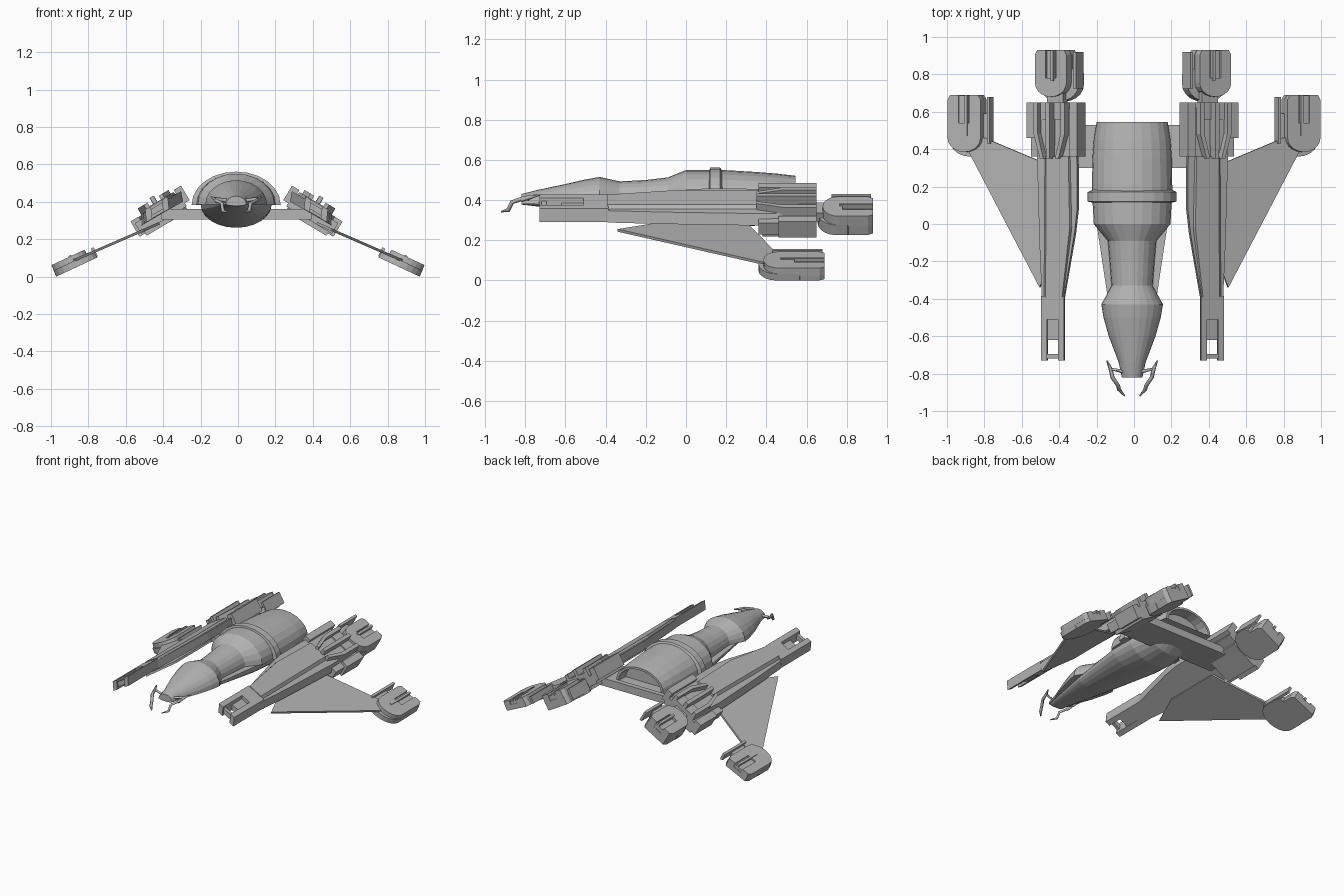
import bpy, bmesh, math

if "Cube" in bpy.data.objects:
    bpy.data.objects.remove(bpy.data.objects["Cube"])

grey = bpy.data.materials.new("hull_grey")
grey.diffuse_color = (0.46, 0.46, 0.46, 1)
grey.use_nodes = True
grey.node_tree.nodes["Principled BSDF"].inputs["Base Color"].default_value = grey.diffuse_color


def finish(bm, name):
    bmesh.ops.recalc_face_normals(bm, faces=bm.faces)
    me = bpy.data.meshes.new(name)
    bm.to_mesh(me)
    bm.free()
    ob = bpy.data.objects.new(name, me)
    me.materials.append(grey)
    bpy.context.collection.objects.link(ob)
    return ob


def half_hull(name, rings, base, sign=1, n=12, cx=-0.01):
    """Loft half-ellipse sections (y, half width, height) along y."""
    bm = bmesh.new()
    loops = []
    for y, w, h in rings:
        loops.append([bm.verts.new((cx + w * math.cos(math.pi * i / n), y,
                                    base + sign * h * math.sin(math.pi * i / n)))
                      for i in range(n + 1)])
    for a, b in zip(loops, loops[1:]):
        for i in range(n + 1):
            j = (i + 1) % (n + 1)
            bm.faces.new((a[i], a[j], b[j], b[i]))
    bm.faces.new(loops[0])
    bm.faces.new(loops[-1])
    return finish(bm, name)


def frame(cx, cz, tilt, side, off=-0.008, lean=None):
    """Tilted plane: u runs outward and down, v rises at the lean angle (default: normal)."""
    c, s = math.cos(math.radians(tilt)), math.sin(math.radians(tilt))
    a = math.radians(tilt if lean is None else lean)
    return lambda u, y, v: (side * (cx + u * c + v * math.sin(a)) + off, y,
                            cz - u * s + v * math.cos(a))


def prism(name, fr, poly, v0, v1, inset=0.0):
    """Extrude a (u, y) outline from v0 to v1, narrowing the top in u by inset."""
    bm = bmesh.new()
    mid = (min(p[0] for p in poly) + max(p[0] for p in poly)) / 2
    lo = [bm.verts.new(fr(u, y, v0)) for u, y in poly]
    hi = [bm.verts.new(fr(mid + (u - mid) * (1 - inset), y, v1)) for u, y in poly]
    n = len(poly)
    bm.faces.new(lo)
    bm.faces.new(hi)
    for i in range(n):
        j = (i + 1) % n
        bm.faces.new((lo[i], lo[j], hi[j], hi[i]))
    return finish(bm, name)


def box(name, fr, u0, u1, y0, y1, v0, v1, inset=0.0):
    return prism(name, fr, [(u0, y0), (u1, y0), (u1, y1), (u0, y1)], v0, v1, inset)


def u_shape(r, y0, y1, notch=0.0, depth=0.0, n=10, um=0.0, squash=0.75):
    """Rounded front, chamfered back with an optional rear notch."""
    ry = r * squash
    pts = [(um - r * math.cos(math.pi * i / n), y0 + ry - ry * math.sin(math.pi * i / n))
           for i in range(n + 1)]
    pts += [(um + r, y1 - 0.025), (um + r * 0.85, y1)]
    if notch:
        pts += [(um + notch, y1), (um + notch, y1 - depth),
                (um - notch, y1 - depth), (um - notch, y1)]
    pts += [(um - r * 0.85, y1), (um - r, y1 - 0.025)]
    return pts


# Central fuselage: upper shell, collar, lower hull
half_hull("fuselage_top", [
    (-0.82, 0.055, 0.045), (-0.74, 0.072, 0.065), (-0.60, 0.125, 0.095),
    (-0.50, 0.153, 0.118), (-0.43, 0.165, 0.13), (-0.33, 0.11, 0.108),
    (-0.20, 0.12, 0.115), (-0.09, 0.13, 0.128), (0.00, 0.205, 0.165),
    (0.18, 0.215, 0.165), (0.35, 0.212, 0.155), (0.45, 0.205, 0.147),
    (0.545, 0.19, 0.136), (0.545, 0.172, 0.12), (0.47, 0.165, 0.115)], 0.385)
half_hull("fuselage_collar", [
    (0.115, 0.215, 0.16), (0.12, 0.238, 0.178), (0.17, 0.238, 0.178),
    (0.182, 0.215, 0.16)], 0.383)
half_hull("fuselage_belly", [
    (-0.82, 0.05, 0.008), (-0.43, 0.125, 0.055), (0.0, 0.19, 0.105),
    (0.18, 0.19, 0.125), (0.34, 0.16, 0.115), (0.44, 0.13, 0.06)], 0.386, -1)

# Beam joining the two nacelles
level = frame(0, 0.335, 0, 1)
box("cross_beam", level, -0.40, 0.40, 0.30, 0.53, -0.03, 0.025)


def pod(name, fr, y0, y1, v):
    """Engine pod: rounded tray, rounded upper disc with recess and bars, side blade."""
    box(name + "_blade", fr, -0.125, -0.108, y0 + 0.07, y1 - 0.01, -v * 0.8, v * 0.6)
    prism(name + "_tray", fr, u_shape(0.122, y0, y1 - 0.1), -v, 0)
    prism(name + "_tray_rear", fr, u_shape(0.1, y0 + 0.03, y1, um=0.02), -v, 0)
    prism(name + "_disc", fr, u_shape(0.1, y0 + 0.025, y1, 0.034, 0.15, um=0.022),
          -0.01, v * 0.85, 0.03)
    box(name + "_core", fr, -0.014, 0.058, y0 + 0.1, y1 - 0.003, -0.01, v * 0.55)
    box(name + "_bar", fr, 0.002, 0.018, y0 + 0.11, y1, v * 0.4, v)


for side, tag in ((1, "right"), (-1, "left")):
    # Nacelle body with near-vertical walls, widening from front fork to rear
    fr = frame(0.425, 0.363, 30, side, lean=6)
    outline = [(-0.07, -0.39), (0.07, -0.39), (0.085, -0.1), (0.1, 0.36), (0.09, 0.62),
               (-0.14, 0.62), (-0.155, 0.3), (-0.155, 0.08), (-0.138, -0.05)]
    prism("nacelle_body_" + tag, fr, outline, -0.04, 0.018, 0.03)
    prism("nacelle_ridge_" + tag, fr, [(-0.065, -0.39), (0.055, -0.39), (0.05, 0.36),
                                       (-0.11, 0.36), (-0.12, -0.02)], 0.015, 0.035, 0.15)
    # Front fork with open slot
    for k, (u0, u1) in enumerate(((-0.07, -0.034), (0.034, 0.07))):
        box(f"fork_rail_{tag}_{k}", fr, u0, u1, -0.73, -0.385, -0.037, 0.03)
    box("fork_plate_" + tag, fr, -0.036, 0.036, -0.62, -0.385, -0.035, 0.005)
    box("fork_root_" + tag, fr, -0.036, 0.036, -0.51, -0.385, -0.037, 0.03)
    box("fork_tip_" + tag, fr, -0.036, 0.036, -0.72, -0.695, -0.02, 0.015)

    # Rear engine block with fins
    er = frame(0.405, 0.345, 31, side)
    box("engine_base_" + tag, er, -0.135, 0.15, 0.36, 0.65, -0.045, 0.02)
    box("engine_lower_" + tag, er, -0.07, 0.13, 0.38, 0.65, -0.07, -0.04)
    box("engine_side_outer_" + tag, er, 0.115, 0.165, 0.46, 0.65, -0.055, 0.04)
    box("engine_side_inner_" + tag, er, -0.165, -0.12, 0.36, 0.65, -0.025, 0.065)
    for k, (u, lean, v) in enumerate(((-0.065, -0.02, 0.08), (0.0, 0.0, 0.095),
                                      (0.065, 0.02, 0.08))):
        prism(f"engine_fin_{tag}_{k}", er, [
            (u - lean - 0.012, 0.35), (u - lean + 0.012, 0.35), (u + lean + 0.014, 0.48),
            (u + lean + 0.014, 0.65), (u + lean - 0.014, 0.65), (u + lean - 0.014, 0.48)],
            0.01, v, 0.1)
    box("engine_fin_bridge_" + tag, er, -0.08, 0.085, 0.56, 0.65, 0.01, 0.05)

    # Pods behind the nacelle and on the wing tip
    box("pod_link_" + tag, er, -0.05, 0.05, 0.62, 0.72, -0.03, 0.02)
    pod("rear_pod_" + tag, frame(0.397, 0.337, 30, side, -0.005), 0.655, 0.93, 0.058)
    pod("tip_pod_" + tag, frame(0.876, 0.084, 25, side, 0), 0.36, 0.69, 0.036)

    # Thin swept wing
    wr = frame(0.42, 0.285, 23.5, side, 0)
    prism("wing_" + tag, wr, [(0.0, -0.12), (0.09, -0.34), (0.50, 0.38),
                              (0.49, 0.49), (0.10, 0.34), (0.0, 0.30)], -0.007, 0.007)

    # Nose mandible: tapered hooked bars
    for k, path in enumerate((
            [(0.045, -0.79, 0.405), (0.115, -0.775, 0.415), (0.105, -0.82, 0.405),
             (0.075, -0.865, 0.39), (0.07, -0.885, 0.35), (0.04, -0.92, 0.342)],
            [(0.135, -0.73, 0.425), (0.115, -0.775, 0.415), (0.105, -0.82, 0.40)])):
        cu = bpy.data.curves.new(f"mandible_{tag}_{k}", "CURVE")
        cu.dimensions = "3D"
        cu.bevel_depth = 0.012
        cu.bevel_resolution = 0
        cu.use_fill_caps = True
        sp = cu.splines.new("POLY")
        sp.points.add(len(path) - 1)
        for i, (x, y, z) in enumerate(path):
            sp.points[i].co = (side * x - 0.01, y, z, 1)
            sp.points[i].radius = 0.3 if (k == 0 and i == 5) or (k == 1 and i == 0) else 0.9
        cu.materials.append(grey)
        bpy.context.collection.objects.link(bpy.data.objects.new(cu.name, cu))
